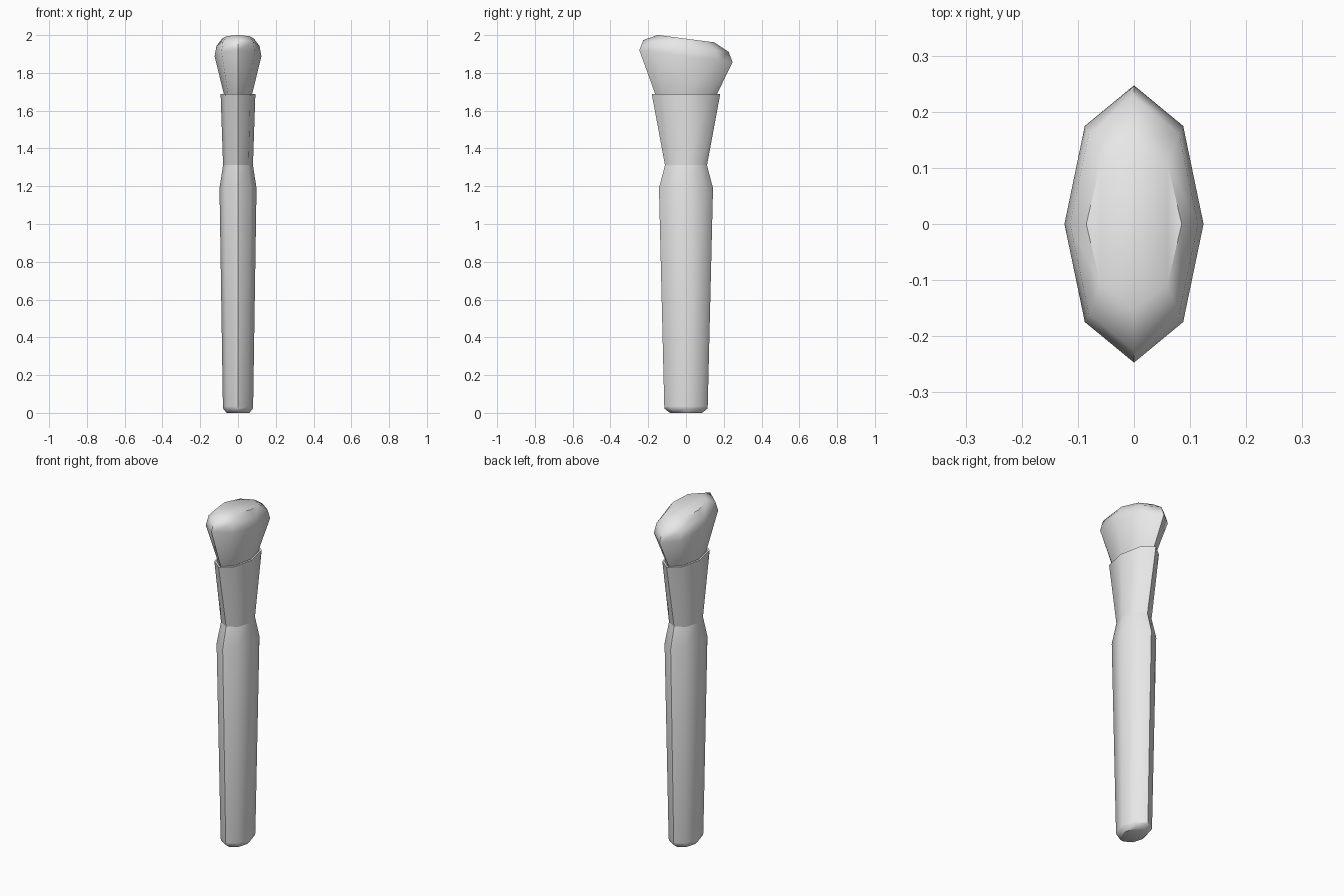
import bpy
import math

cube = bpy.data.objects.get("Cube")
if cube:
    bpy.data.objects.remove(cube, do_unlink=True)

SIDES = 8

grey = bpy.data.materials.new("plain grey")
grey.use_nodes = True
grey.diffuse_color = (0.8, 0.8, 0.8, 1)
grey.node_tree.nodes["Principled BSDF"].inputs["Base Color"].default_value = (0.8, 0.8, 0.8, 1)


def loft(name, rings, cap_start=True, cap_end=True):
    """Skin oval rings given as (half width, half depth, height, slope along y)."""
    verts, faces = [], []
    for rx, ry, z, slope in rings:
        for i in range(SIDES):
            a = math.tau * i / SIDES
            y = ry * math.sin(a)
            verts.append((rx * math.cos(a), y, z + slope * y))
    for r in range(len(rings) - 1):
        for i in range(SIDES):
            j = (i + 1) % SIDES
            a, b = r * SIDES, (r + 1) * SIDES
            faces.append((a + i, a + j, b + j, b + i))
    if cap_start:
        faces.append(tuple(reversed(range(SIDES))))
    if cap_end:
        last = (len(rings) - 1) * SIDES
        faces.append(tuple(range(last, last + SIDES)))
    mesh = bpy.data.meshes.new(name)
    mesh.from_pydata(verts, [], faces)
    mesh.materials.append(grey)
    obj = bpy.data.objects.new(name, mesh)
    bpy.context.collection.objects.link(obj)
    bpy.ops.object.select_all(action="DESELECT")
    obj.select_set(True)
    bpy.context.view_layer.objects.active = obj
    bpy.ops.object.shade_smooth_by_angle(angle=math.radians(50))
    return obj


# Handle: tapered grip with a chamfered foot and a narrowed neck
loft("handle", [
    (0.060, 0.085, 0.0, 0),
    (0.078, 0.113, 0.022, 0),
    (0.080, 0.115, 0.035, 0),
    (0.098, 0.143, 1.19, 0),
    (0.079, 0.111, 1.312, 0),
])

# Ferrule: flared sleeve with a thin open lip
loft("ferrule", [
    (0.079, 0.111, 1.31, 0),
    (0.092, 0.181, 1.687, 0),
    (0.080, 0.168, 1.687, 0),
    (0.076, 0.155, 1.65, 0),
])

# Bristles: flared head with a rounded, slanted crown
loft("bristles", [
    (0.064, 0.148, 1.65, 0),
    (0.074, 0.162, 1.685, 0),
    (0.124, 0.247, 1.888, -0.13),
    (0.114, 0.226, 1.942, -0.14),
    (0.085, 0.150, 1.981, -0.13),
])
